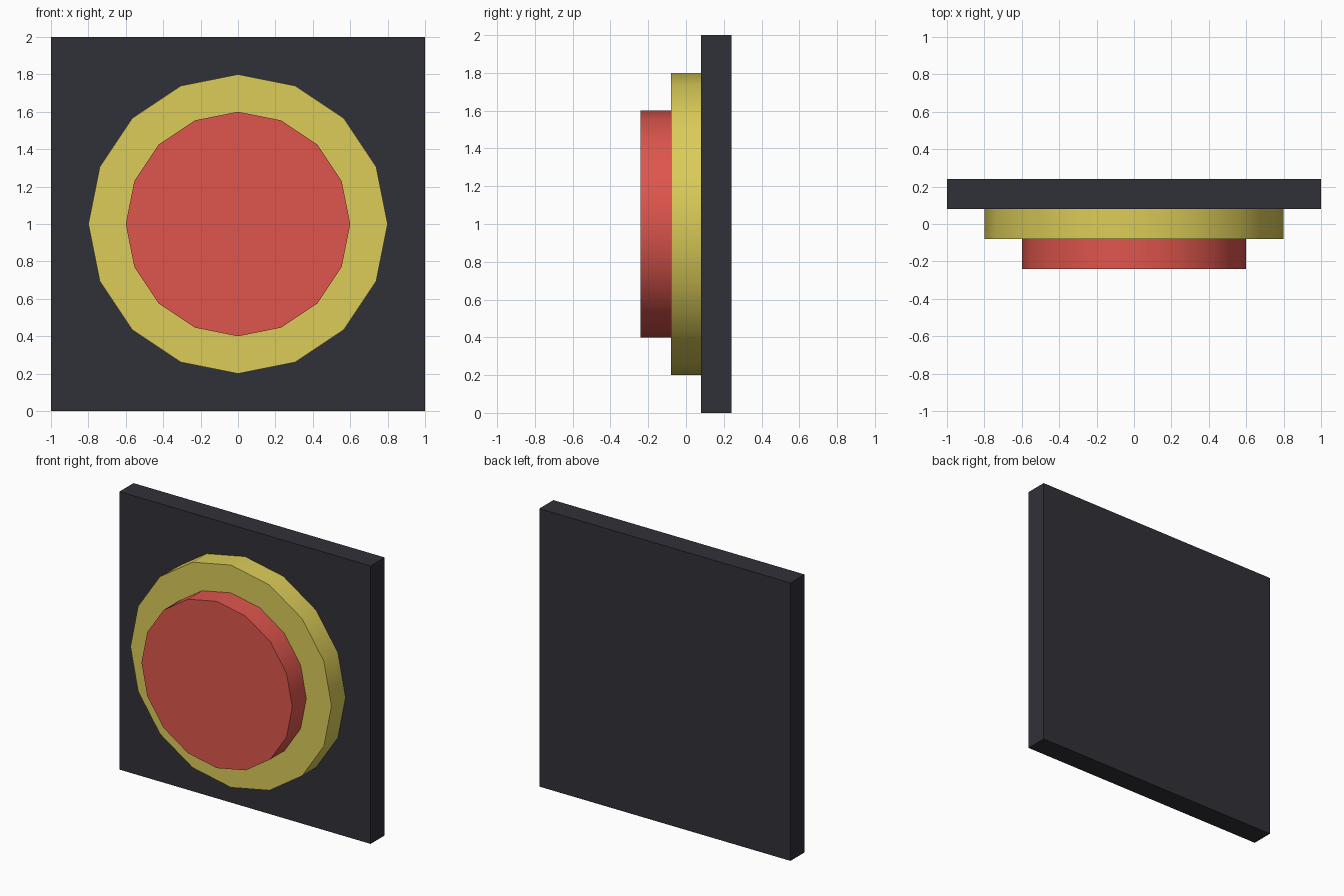
import bpy, math

if "Cube" in bpy.data.objects:
    bpy.data.objects.remove(bpy.data.objects["Cube"])


def material(name, rgb):
    # sRGB 0-255 to linear
    lin = [((c / 255 + 0.055) / 1.055) ** 2.4 if c > 10 else c / 3294.6 for c in rgb]
    m = bpy.data.materials.new(name)
    m.diffuse_color = (*lin, 1)
    m.use_nodes = True
    m.node_tree.nodes["Principled BSDF"].inputs["Base Color"].default_value = m.diffuse_color
    return m


def disc(name, radius, y, depth, mat):
    # 16-sided disc facing the front, smooth rim and flat caps
    bpy.ops.mesh.primitive_cylinder_add(vertices=16, radius=radius, depth=depth,
                                        location=(0, y, 1), rotation=(math.pi / 2, 0, 0))
    ob = bpy.context.object
    ob.name = name
    ob.data.materials.append(mat)
    bpy.ops.object.shade_smooth_by_angle(angle=math.radians(40))


# Square backing panel
bpy.ops.mesh.primitive_cube_add(size=1, location=(0, 0.16, 1))
panel = bpy.context.object
panel.name = "back_panel"
panel.scale = (2, 0.16, 2)
panel.data.materials.append(material("dark grey", (48, 48, 56)))

# Stepped button
disc("button_collar", 0.8, 0.0, 0.16, material("yellow", (220, 204, 88)))
disc("button_cap", 0.6, -0.16, 0.16, material("red", (222, 86, 77)))
